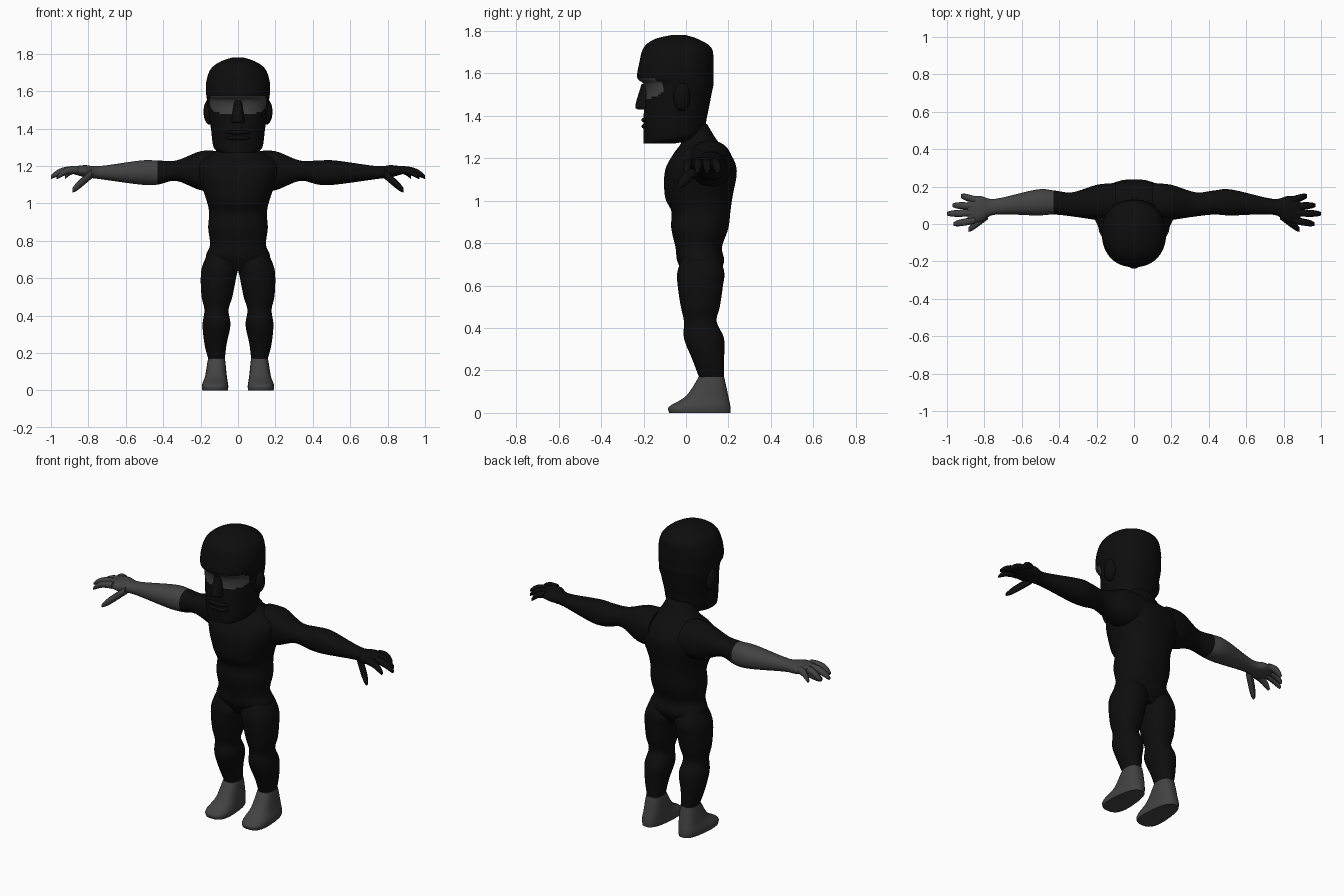
import bpy
import bmesh
from math import cos, sin, pi, sqrt, copysign
from mathutils import Vector

default_cube = bpy.data.objects.get("Cube")
if default_cube:
    bpy.data.objects.remove(default_cube, do_unlink=True)


def make_material(name, value):
    material = bpy.data.materials.new(name)
    material.use_nodes = True
    colour = (value, value, value, 1)
    material.diffuse_color = colour
    shader = material.node_tree.nodes["Principled BSDF"]
    shader.inputs["Base Color"].default_value = colour
    shader.inputs["Roughness"].default_value = 0.8
    return material


BLACK = make_material("black suit", 0.004)
GREY = make_material("dark grey", 0.055)
parts = []


def smooth_rows(rows, steps):
    """Catmull-Rom interpolation between section rows."""
    rows = [Vector(row) for row in rows]
    result = []
    for i, (start, end) in enumerate(zip(rows, rows[1:])):
        before = rows[max(i - 1, 0)]
        after = rows[min(i + 2, len(rows) - 1)]
        leave, arrive = (end - before) / 2, (after - start) / 2
        for k in range(steps):
            t = k / steps
            blend = t * t * (3 - 2 * t)
            result.append(start.lerp(end, blend)
                          + leave * (t * (1 - t) ** 2)
                          - arrive * (t * t * (1 - t)))
    return result + [rows[-1]]


def centred(rows):
    """Turn (position, half width, front, back) into full extents."""
    return [(position, -half, half, front, back) for position, half, front, back in rows]


def loft(name, rows, axis="z", side=1, sides=24, steps=5, power=2.2,
         materials=(BLACK,), rule=None, warp=None):
    """Skin rounded sections given as (position, low, high, low, high)."""
    bm = bmesh.new()
    rings = []
    for position, a_low, a_high, b_low, b_high in smooth_rows(rows, steps):
        ring = []
        for i in range(sides):
            angle = 2 * pi * (i + 0.5) / sides
            c, s = cos(angle), sin(angle)
            u = copysign(abs(c) ** (2 / power), c)
            v = copysign(abs(s) ** (2 / power), s)
            a = (a_low + a_high + u * (a_high - a_low)) / 2
            b = (b_low + b_high + v * (b_high - b_low)) / 2
            point = Vector((a, b, position) if axis == "z" else (position, a, b))
            if warp:
                warp(point)
            point.x *= side
            ring.append(bm.verts.new(point))
        rings.append(ring)
    for lower, upper in zip(rings, rings[1:]):
        for i in range(sides):
            j = (i + 1) % sides
            bm.faces.new((lower[i], lower[j], upper[j], upper[i]))
    bm.faces.new(rings[0])
    bm.faces.new(rings[-1])
    bmesh.ops.recalc_face_normals(bm, faces=bm.faces)
    if rule:
        for face in bm.faces:
            face.material_index = int(rule(face.calc_center_median()))
    mesh = bpy.data.meshes.new(name)
    bm.to_mesh(mesh)
    bm.free()
    for material in materials:
        mesh.materials.append(material)
    part = bpy.data.objects.new(name, mesh)
    bpy.context.collection.objects.link(part)
    parts.append(part)


def rounded(name, centre, radii, side=1):
    """Ellipsoid for small features of the face."""
    x, y, z = centre
    width, depth, height = radii
    rows = []
    for k in range(-9, 10):
        t = k / 9.2
        r = sqrt(1 - t * t)
        rows.append((z + t * height, x - r * width, x + r * width,
                     y - r * depth, y + r * depth))
    loft(name, rows, side=side, sides=16, steps=1)


def finger(name, root, tip, radius, bend, side, material):
    """Tapering digit from root to tip; a larger bend curls it more."""
    root, tip = Vector(root), Vector(tip)
    rows = []
    for k in range(9):
        t = k / 8
        point = root.lerp(tip, t)
        z = root.z + (tip.z - root.z) * t ** bend
        r = radius * (1 - t ** 6 / 2)
        rows.append((point.x, point.y - r, point.y + r, z - r, z + r))
    loft(name, rows, axis="x", side=side, sides=10, steps=1, materials=(material,))


# Torso from crotch to neck
loft("torso", centred([
    (0.64, 0.1, 0, 0.14), (0.71, 0.17, -0.04, 0.18), (0.78, 0.15, -0.05, 0.17),
    (0.87, 0.16, -0.07, 0.2), (0.95, 0.155, -0.07, 0.21), (1.02, 0.17, -0.1, 0.22),
    (1.14, 0.21, -0.1, 0.24), (1.22, 0.21, -0.06, 0.21), (1.28, 0.12, -0.02, 0.15),
    (1.36, 0.08, -0.02, 0.1)]), sides=32)


# Head with a recessed eye band that tapers towards the temples
def in_eye_band(c):
    return abs(c.z - 1.53) < 0.047 and c.y < -0.1 - 28 * (c.z - 1.53) ** 2


loft("head", centred([
    (1.27, 0.09, -0.2, -0.05), (1.3, 0.13, -0.2, 0.07), (1.4, 0.145, -0.2, 0.1),
    (1.5, 0.16, -0.19, 0.12), (1.55, 0.165, -0.2, 0.13), (1.58, 0.17, -0.23, 0.13),
    (1.65, 0.17, -0.22, 0.13), (1.72, 0.145, -0.2, 0.12), (1.76, 0.09, -0.15, 0.06),
    (1.78, 0.03, -0.07, 0)]), sides=64, steps=8,
    materials=(BLACK, GREY), rule=in_eye_band)

# Nose and lips
loft("nose", centred([
    (1.43, 0.03, -0.23, -0.15), (1.45, 0.035, -0.24, -0.15),
    (1.55, 0.02, -0.21, -0.15)]), sides=12)
for name, height in (("lower_lip", 1.35), ("upper_lip", 1.38)):
    rounded(name, (0, -0.18, height), (0.07, 0.03, 0.015))


def taper_heel(point):
    """Feet are broad at the toes and narrow at the heel."""
    amount = max(0, 1 - point.z / 0.15)
    point.x -= (point.x - 0.12) * amount * (point.y + 0.08)


# Root y, tip x and tip y of each finger
FINGERS = {"index": (0.02, 0.965, 0), "middle": (0.06, 1, 0.055),
           "ring": (0.095, 0.97, 0.1), "little": (0.13, 0.925, 0.15)}

for label, side in (("left", 1), ("right", -1)):
    skin = BLACK if side > 0 else GREY

    rounded(label + "_ear", (0.15, -0.02, 1.49), (0.035, 0.04, 0.07), side)

    # Leg from ankle to hip
    loft(label + "_leg", [
        (0.17, 0.07, 0.16, 0.06, 0.18), (0.25, 0.06, 0.18, 0.03, 0.18),
        (0.35, 0.04, 0.19, -0.01, 0.18), (0.43, 0.05, 0.18, -0.01, 0.145),
        (0.5, 0.03, 0.195, -0.025, 0.16), (0.6, 0.01, 0.2, -0.04, 0.175),
        (0.67, 0, 0.19, -0.04, 0.18), (0.78, 0.03, 0.14, 0, 0.14)], side=side)

    # Foot from sole to ankle
    loft(label + "_foot", [
        (0, 0.045, 0.2, -0.08, 0.21), (0.03, 0.045, 0.2, -0.08, 0.21),
        (0.08, 0.055, 0.18, 0, 0.2), (0.17, 0.07, 0.16, 0.06, 0.18)],
        side=side, power=2.7, materials=(GREY,), warp=taper_heel)

    # Arm and palm, with one bare forearm
    loft(label + "_arm", [
        (0.1, 0, 0.22, 1.07, 1.28), (0.2, 0.02, 0.21, 1.07, 1.28),
        (0.33, 0.04, 0.17, 1.12, 1.23), (0.43, 0.05, 0.18, 1.1, 1.23),
        (0.52, 0.045, 0.185, 1.1, 1.23), (0.74, 0.05, 0.135, 1.13, 1.2),
        (0.82, 0.01, 0.15, 1.14, 1.205), (0.89, 0.01, 0.145, 1.16, 1.195)],
        axis="x", side=side, materials=(BLACK, skin),
        rule=lambda c: abs(c.x) > 0.43)

    # Curled fingers, and a thumb pointing forward and down
    for digit, (root_y, tip_x, tip_y) in FINGERS.items():
        finger(f"{label}_{digit}_finger", (0.85, root_y, 1.18), (tip_x, tip_y, 1.14),
               0.02, 3, side, skin)
    finger(label + "_thumb", (0.78, 0.05, 1.16), (0.885, -0.03, 1.07),
           0.025, 1, side, skin)

# Smooth shading with sharp edges kept
bpy.ops.object.select_all(action="DESELECT")
for part in parts:
    part.select_set(True)
bpy.context.view_layer.objects.active = parts[0]
bpy.ops.object.shade_smooth_by_angle(angle=0.9)
